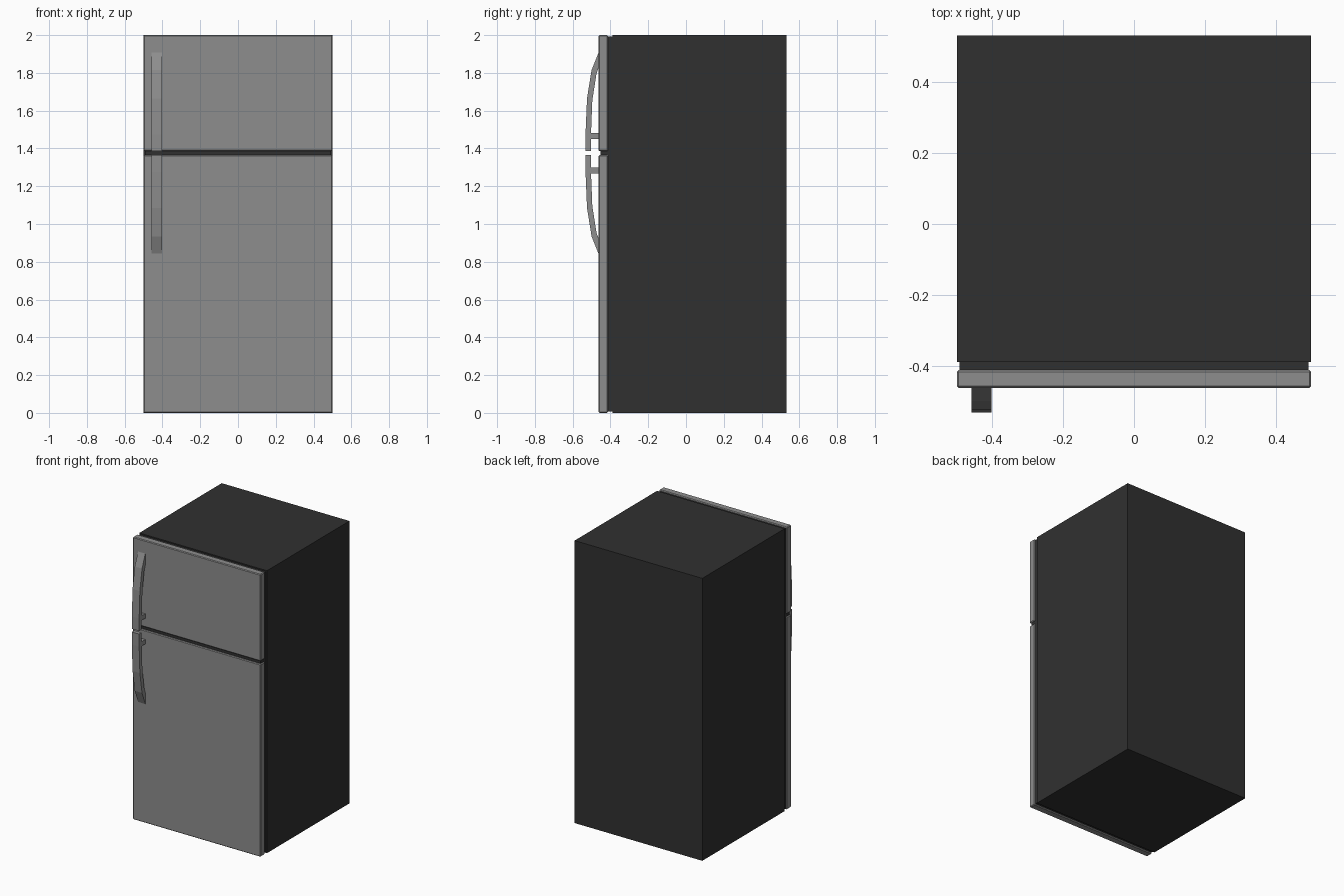
import bpy, bmesh

if "Cube" in bpy.data.objects:
    bpy.data.objects.remove(bpy.data.objects["Cube"])


def material(name, v):
    m = bpy.data.materials.new(name)
    m.diffuse_color = (v, v, v, 1)
    m.use_nodes = True
    m.node_tree.nodes["Principled BSDF"].inputs["Base Color"].default_value = m.diffuse_color
    return m


dark = material("dark_grey", 0.03)
steel = material("steel_grey", 0.27)


def finish(name, bm, mat):
    bmesh.ops.recalc_face_normals(bm, faces=bm.faces)
    mesh = bpy.data.meshes.new(name)
    bm.to_mesh(mesh)
    bm.free()
    mesh.materials.append(mat)
    ob = bpy.data.objects.new(name, mesh)
    bpy.context.collection.objects.link(ob)
    return ob


def box(name, x, y, z, mat, bevel=0):
    bm = bmesh.new()
    bmesh.ops.create_cube(bm, size=1)
    for v in bm.verts:
        v.co = [r[0] + (c + 0.5) * (r[1] - r[0]) for c, r in zip(v.co, (x, y, z))]
    if bevel:
        bmesh.ops.bevel(bm, geom=bm.edges[:], offset=bevel, segments=1,
                        affect='EDGES', profile=0.5)
    return finish(name, bm, mat)


def extrude_x(name, profile, x0, x1, mat):
    bm = bmesh.new()
    face = bm.faces.new([bm.verts.new((x0, y, z)) for y, z in profile])
    new = bmesh.ops.extrude_face_region(bm, geom=[face])["geom"]
    bmesh.ops.translate(bm, vec=(x1 - x0, 0, 0),
                        verts=[g for g in new if isinstance(g, bmesh.types.BMVert)])
    return finish(name, bm, mat)


# Cabinet, door seal and the strip between the doors
box("cabinet", (-0.5, 0.5), (-0.39, 0.532), (0, 2), dark)
box("door_seal", (-0.493, 0.493), (-0.413, -0.388), (0.008, 1.992), dark)
box("door_divider", (-0.493, 0.493), (-0.452, -0.388), (1.362, 1.39), dark)

# Doors with slightly chamfered edges
box("fridge_door", (-0.5, 0.5), (-0.463, -0.413), (0, 1.364), steel, 0.005)
box("freezer_door", (-0.5, 0.5), (-0.463, -0.413), (1.386, 2), steel, 0.005)

# Curved handles, mirrored about the gap: (y, distance from the gap centre)
MID = 1.375
bar = [(-0.532, 0.011), (-0.532, 0.10), (-0.524, 0.29), (-0.500, 0.44),
       (-0.462, 0.535), (-0.462, 0.455), (-0.474, 0.42), (-0.496, 0.28),
       (-0.503, 0.10), (-0.503, 0.011)]
for name, s in (("freezer_handle", 1), ("fridge_handle", -1)):
    extrude_x(name, [(y, MID + s * d) for y, d in bar], -0.459, -0.402, steel)
    z = sorted((MID + s * 0.075, MID + s * 0.107))
    box(name + "_post", (-0.459, -0.402), (-0.506, -0.46), z, steel)
